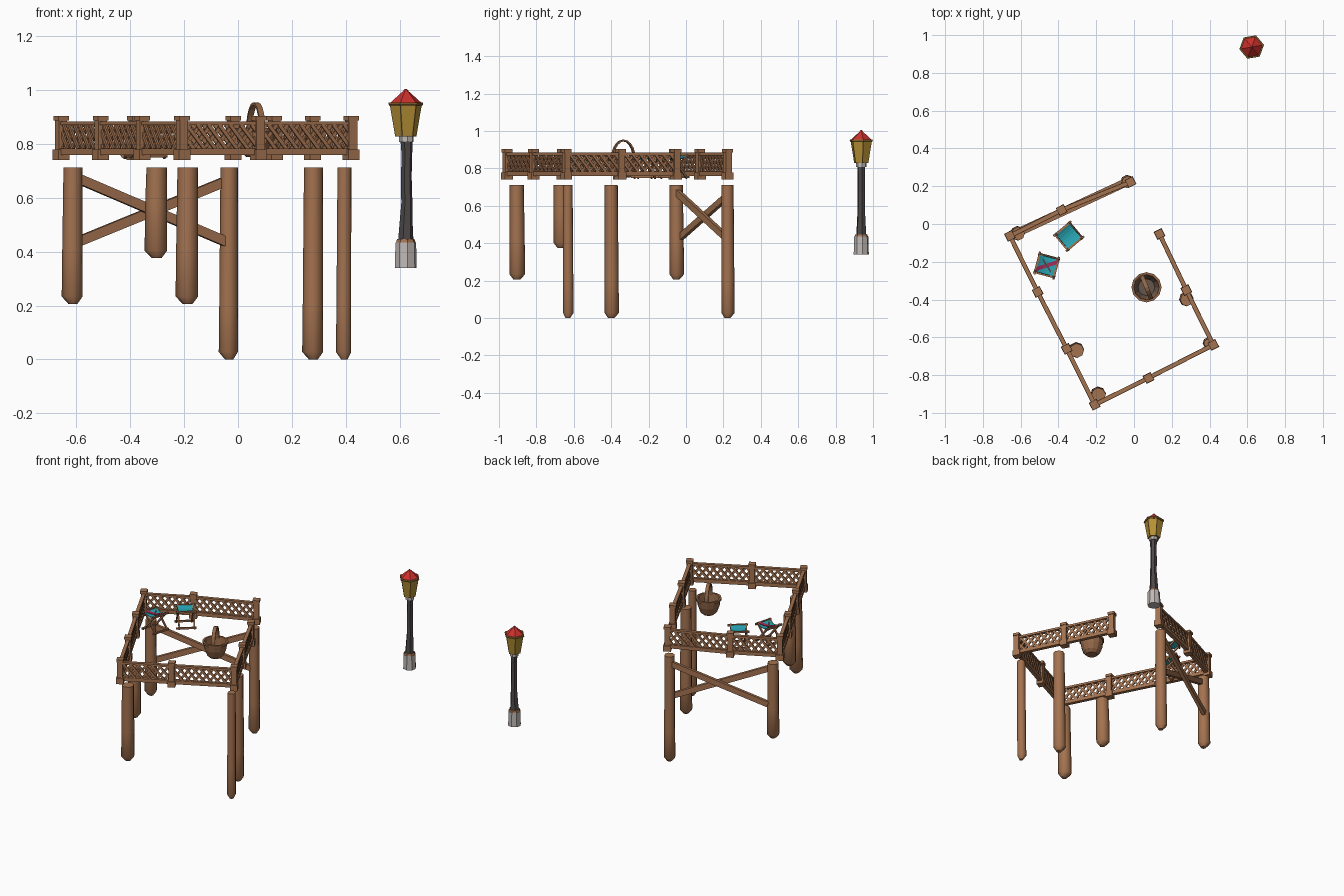
import bpy, bmesh, math
from mathutils import Vector, Matrix

if "Cube" in bpy.data.objects:
    bpy.data.objects.remove(bpy.data.objects["Cube"])

def mat(name, r, g, b):
    m = bpy.data.materials.new(name)
    m.diffuse_color = (r, g, b, 1)
    m.use_nodes = True
    m.node_tree.nodes["Principled BSDF"].inputs["Base Color"].default_value = m.diffuse_color
    return m

WOOD = mat("brown wood", 0.37, 0.17, 0.08)
BASKET = mat("basket brown", 0.29, 0.135, 0.065)
INSIDE = mat("basket shadowy brown", 0.13, 0.09, 0.07)
IRON = mat("dark iron", 0.075, 0.065, 0.065)
STONE = mat("pale stone", 0.52, 0.48, 0.46)
FRAME = mat("dark gold", 0.30, 0.16, 0.035)
GLASS = mat("amber glass", 0.46, 0.28, 0.035)
RED = mat("roof red", 0.60, 0.03, 0.025)
TEAL = mat("teal cloth", 0.02, 0.36, 0.43)
CRIMSON = mat("crimson cloth", 0.36, 0.025, 0.10)

def finish(bm, name, *mats, smooth=None):
    bmesh.ops.recalc_face_normals(bm, faces=bm.faces)
    me = bpy.data.meshes.new(name)
    bm.to_mesh(me)
    bm.free()
    for m in mats:
        me.materials.append(m)
    if smooth:
        for p in me.polygons:
            p.use_smooth = True
        me.set_sharp_from_angle(angle=math.radians(smooth))
    ob = bpy.data.objects.new(name, me)
    bpy.context.collection.objects.link(ob)
    return ob

def box(bm, centre, size, yaw=0):
    m = (Matrix.Translation(centre) @ Matrix.Rotation(yaw, 4, 'Z')
         @ Matrix.Diagonal((*size, 1)))
    return bmesh.ops.create_cube(bm, size=1, matrix=m)["verts"]

def beam(bm, a, b, w, h):
    # box stretched from a to b, w thick sideways and h thick upward
    a, b = Vector(a), Vector(b)
    x = (b - a).normalized()
    up = Vector((0, 0, 1)) if abs(x.z) < 0.95 else Vector((1, 0, 0))
    y = up.cross(x).normalized()
    z = x.cross(y)
    rot = Matrix((x, y, z)).transposed().to_4x4()
    m = (Matrix.Translation((a + b) / 2) @ rot
         @ Matrix.Diagonal(((b - a).length, w, h, 1)))
    bmesh.ops.create_cube(bm, size=1, matrix=m)

def rings(bm, profile, n, turn=0):
    # skin of n-sided rings, each ring is (x, y, z, radius)
    loops = []
    for x, y, z, r in profile:
        loops.append([bm.verts.new((x + r * math.cos(turn + i * math.tau / n),
                                    y + r * math.sin(turn + i * math.tau / n), z))
                      for i in range(n)])
    for lo, hi in zip(loops, loops[1:]):
        for i in range(n):
            j = (i + 1) % n
            bm.faces.new((lo[i], lo[j], hi[j], hi[i]))
    bm.faces.new(loops[0][::-1])
    bm.faces.new(loops[-1])

# pilings: x, y, bottom z, radius
LEGS = [(-0.613, -0.052, 0.206, 0.037), (-0.302, -0.67, 0.376, 0.040),
        (-0.187, -0.905, 0.206, 0.040), (-0.033, 0.222, 0.0, 0.034),
        (0.28, -0.40, 0.0, 0.037), (0.395, -0.632, 0.0, 0.027)]
for i, (x, y, z, r) in enumerate(LEGS):
    bm = bmesh.new()
    rings(bm, [(x, y, z, r * 0.45), (x - 0.003, y + 0.003, z + 0.028, r * 1.05),
               (x - 0.002, y + 0.002, z + 0.2, r * 1.02), (x, y, 0.712, r * 0.95)],
          8, math.radians(27 + 22.5))
    finish(bm, f"piling_{i + 1}", WOOD, smooth=50)

# crossed braces between the two back pilings
bm = bmesh.new()
beam(bm, (-0.595, -0.048, 0.672), (-0.045, 0.207, 0.437), 0.022, 0.036)
beam(bm, (-0.595, -0.024, 0.437), (-0.045, 0.231, 0.662), 0.022, 0.036)
finish(bm, "cross_braces", WOOD)

# railing posts, walked round from one side of the opening to the other
POSTS = [(-0.018, 0.222), (-0.383, 0.074), (-0.657, -0.063), (-0.51, -0.36),
         (-0.356, -0.661), (-0.208, -0.957), (0.077, -0.815), (0.42, -0.64),
         (0.277, -0.35), (0.135, -0.053)]
YAW = math.radians(27)
bm = bmesh.new()
for x, y in POSTS:
    box(bm, (x, y, 0.76), (0.047, 0.047, 0.038), YAW)
    box(bm, (x, y, 0.832), (0.034, 0.034, 0.12), YAW)
    box(bm, (x, y, 0.895), (0.043, 0.043, 0.017), YAW)
finish(bm, "railing_posts", WOOD)

# rails and diamond lattice between neighbouring posts
rails, lattice = bmesh.new(), bmesh.new()
Z0, Z1, PITCH, SLOPE = 0.78, 0.872, 0.045, 1.2
for p, q in zip(POSTS, POSTS[1:]):
    a, b = Vector((*p, 0)), Vector((*q, 0))
    d = (b - a).normalized()
    L = (b - a).length
    side = Vector((-d.y, d.x, 0))
    for z, w, h in ((0.771, 0.024, 0.024), (0.877, 0.022, 0.014)):
        beam(rails, a + Vector((0, 0, z)), b + Vector((0, 0, z)), w, h)
    run = (Z1 - Z0) / SLOPE
    for s in (1, -1):
        for k in range(-3, int(L / PITCH) + 2):
            u0 = k * PITCH
            lo, hi = max(u0, 0.0), min(u0 + run, L)
            if hi - lo < 0.008:
                continue
            ends = []
            for u in (lo, hi):
                z = Z0 + SLOPE * (u - u0)
                ends.append(a + d * (u if s > 0 else L - u)
                            + side * 0.003 * s + Vector((0, 0, z)))
            beam(lattice, *ends, 0.008, 0.014)
finish(rails, "railing_rails", WOOD)
finish(lattice, "railing_lattice", WOOD)

# street lamp: stone foot, iron pole, collar, hexagonal lantern, red roof
LX, LY = 0.623, 0.937
def lamp_part(name, prof, n, *mats, turn=math.radians(10)):
    bm = bmesh.new()
    rings(bm, [(LX + dx, LY, z, r) for dx, z, r in prof], n, turn)
    return finish(bm, name, *mats)

lamp_part("lamp_foot", [(0, 0.34, 0.041), (0, 0.435, 0.039)], 8, STONE)
lamp_part("lamp_foot_trim", [(0, 0.433, 0.037), (0, 0.447, 0.033)], 8, WOOD)
lamp_part("lamp_pole", [(0, 0.44, 0.029), (0.001, 0.50, 0.025), (0.004, 0.58, 0.021),
                        (0.002, 0.68, 0.020), (0.004, 0.76, 0.020),
                        (0.003, 0.815, 0.023)], 6, IRON)
lamp_part("lamp_collar", [(0.002, 0.807, 0.028), (0.002, 0.832, 0.028)], 8, STONE)
lamp_part("lantern_eave", [(0, 0.942, 0.061), (0, 0.948, 0.066), (0, 0.955, 0.064)],
          6, FRAME)
lamp_part("lantern_roof", [(0, 0.953, 0.059), (0, 0.995, 0.012), (0, 1.005, 0.003)],
          6, RED)
bm = bmesh.new()
rings(bm, [(LX, LY, 0.828, 0.040), (LX, LY, 0.944, 0.060)], 6, math.radians(10))
bm.normal_update()
panes = [f for f in bm.faces if abs(f.normal.z) < 0.7]
bmesh.ops.inset_individual(bm, faces=panes, thickness=0.006, depth=-0.002)
for f in panes:
    f.material_index = 1
finish(bm, "lantern", FRAME, GLASS)

# basket with open top
BX, BY = 0.066, -0.335
bm = bmesh.new()
rings(bm, [(BX, BY, z, r) for z, r in
           ((0.752, 0.036), (0.77, 0.054), (0.81, 0.068), (0.846, 0.073),
            (0.846, 0.079), (0.86, 0.080), (0.86, 0.067), (0.80, 0.058),
            (0.772, 0.044))], 12)
for f in bm.faces:
    c = f.calc_center_median()
    if 0.77 < c.z < 0.79 and (c.xy - Vector((BX, BY))).length < 0.054:
        f.material_index = 1
finish(bm, "basket", BASKET, INSIDE)

# arched basket handle
bm = bmesh.new()
hd = Vector((0.38, -0.925, 0))
hs = Vector((0.925, 0.38, 0))
loops = []
for i in range(11):
    t = math.pi * i / 10
    row = []
    for r, s in ((0, -1), (0, 1), (-0.009, 1), (-0.009, -1)):
        c = (Vector((BX, BY, 0.848)) + hd * (0.068 + r) * math.cos(t)
             + hs * 0.011 * s)
        c.z += (0.106 + r) * math.sin(t)
        row.append(bm.verts.new(c))
    loops.append(row)
for lo, hi in zip(loops, loops[1:]):
    for i in range(4):
        j = (i + 1) % 4
        bm.faces.new((lo[i], lo[j], hi[j], hi[i]))
bm.faces.new(loops[0])
bm.faces.new(loops[-1])
finish(bm, "basket_handle", BASKET)

# folding stools: crossed legs, side bars and a sagging cloth seat
def cloth(name, place, u0, u1, v0, v1, skew, lift, m):
    bm = bmesh.new()
    rows = []
    for i in range(7):
        t = i / 6
        u = u0 + (u1 - u0) * t
        z = 0.848 + 5.5 * u * u + lift
        rows.append([bm.verts.new(place @ Vector((u, v + skew * u, zz)))
                     for v, zz in ((v0, z), (v1, z), (v1, z - 0.004), (v0, z - 0.004))])
    for lo, hi in zip(rows, rows[1:]):
        for i in range(4):
            j = (i + 1) % 4
            bm.faces.new((lo[i], lo[j], hi[j], hi[i]))
    bm.faces.new(rows[0])
    bm.faces.new(rows[-1])
    finish(bm, name, m)

def stool(name, x, y, deg):
    place = Matrix.Translation((x, y, 0)) @ Matrix.Rotation(math.radians(deg), 4, 'Z')
    bm = bmesh.new()
    for s in (-1, 1):
        for v in (-0.047, 0.047):
            beam(bm, place @ Vector((-0.055 * s, v + 0.004 * s, 0.872)),
                 place @ Vector((0.055 * s, v + 0.004 * s, 0.748)), 0.009, 0.011)
        for z in (0.864, 0.755):
            beam(bm, place @ Vector((0.052 * s, -0.062, z)),
                 place @ Vector((0.052 * s, 0.062, z)), 0.011, 0.011)
    finish(bm, name + "_frame", WOOD)
    cloth(name + "_seat", place, -0.054, 0.054, -0.046, 0.046, 0, 0.005, TEAL)
    return place

stool("plain_stool", -0.346, -0.065, -50)
place = stool("striped_stool", -0.462, -0.22, -15)
cloth("stool_sash", place, -0.05, 0.05, -0.012, 0.012, 0.65, 0.009, CRIMSON)
cloth("stool_strap", place, -0.03, 0.03, -0.006, 0.006, -0.9, 0.011, IRON)
